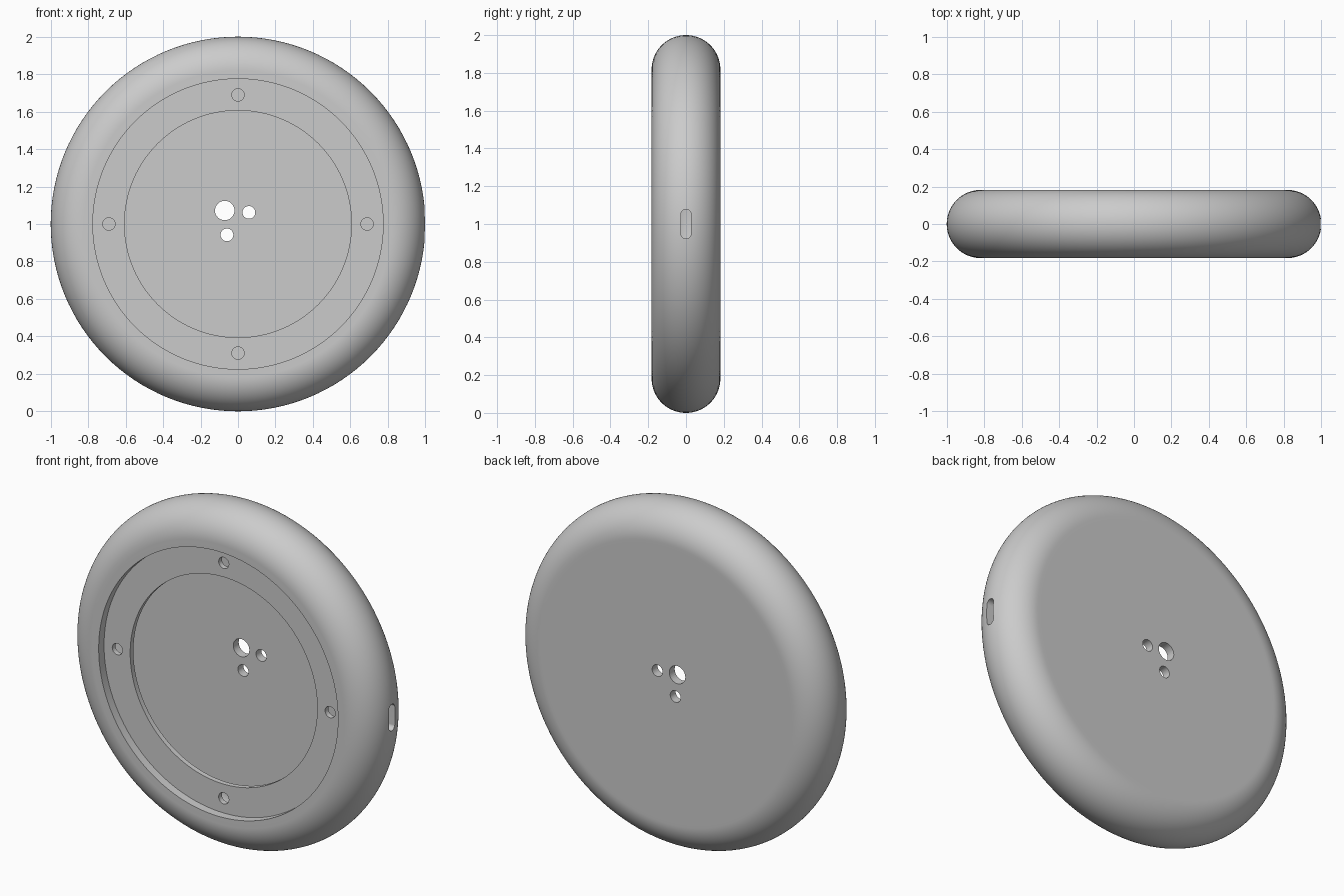
import bpy, bmesh
from math import sin, cos, pi
from mathutils import Vector, Matrix

if "Cube" in bpy.data.objects:
    bpy.data.objects.remove(bpy.data.objects["Cube"])

SEGMENTS = 128
CENTRE = Vector((0, 0, 1))
HALF = 0.182          # half thickness, also the rim radius
WALL = 0.05           # shell thickness
RIM = 1 - HALF        # centre of the rounded rim
FLANGE_Y = -HALF + WALL
FLANGE_BACK = FLANGE_Y + 0.03

grey = bpy.data.materials.new("plain_grey")
grey.use_nodes = True
grey.diffuse_color = (0.6, 0.6, 0.6, 1)
grey.node_tree.nodes["Principled BSDF"].inputs["Base Color"].default_value = (0.6, 0.6, 0.6, 1)


def make_object(name, bm):
    bmesh.ops.recalc_face_normals(bm, faces=bm.faces)
    mesh = bpy.data.meshes.new(name)
    bm.to_mesh(mesh)
    bm.free()
    obj = bpy.data.objects.new(name, mesh)
    obj.data.materials.append(grey)
    bpy.context.collection.objects.link(obj)
    return obj


def arc(radius, start, end, steps):
    """Points (r, y) on the rim circle, angles measured from the outward direction."""
    for i in range(steps + 1):
        a = start + (end - start) * i / steps
        yield RIM + radius * cos(a), radius * sin(a)


# Hollow shell: outer skin, front lip, recessed flange, inner cavity
inner = HALF - WALL
flange_angle = -abs(pi / 2 - (pi / 2 - 0.88))
profile = [(0, HALF), (RIM - 0.02, HALF)]
profile += arc(HALF, pi / 2, -pi / 2, 40)
profile += [(0.775, -HALF), (0.775, FLANGE_Y), (0.606, FLANGE_Y), (0.606, FLANGE_BACK)]
profile += arc(inner, flange_angle, pi / 2, 20)
profile += [(0, inner)]

bm = bmesh.new()
verts = [bm.verts.new((r, y, 1)) for r, y in profile]
edges = [bm.edges.new(pair) for pair in zip(verts, verts[1:])]
bmesh.ops.spin(bm, geom=verts + edges, cent=CENTRE, axis=(0, 1, 0),
               angle=2 * pi, steps=SEGMENTS, use_merge=True)
bmesh.ops.remove_doubles(bm, verts=bm.verts, dist=0.0001)
shell = make_object("hollow_round_shell", bm)


# Cutters: round holes along y, and a slot along x
def add_hole(bm, x, z, radius, y, depth):
    place = Matrix.Translation((x, y, z)) @ Matrix.Rotation(pi / 2, 4, 'X')
    bmesh.ops.create_cone(bm, cap_ends=True, segments=32, radius1=radius,
                          radius2=radius, depth=depth, matrix=place)


bm = bmesh.new()
# Cable and screw holes through the back wall
for x, z, radius in [(-0.071, 1.072, 0.052), (0.058, 1.062, 0.034), (-0.059, 0.942, 0.034)]:
    add_hole(bm, x, z, radius, HALF - WALL / 2, 0.12)
# Four holes through the flange
for k in range(4):
    a = k * pi / 2
    add_hole(bm, 0.689 * cos(a), 1 + 0.689 * sin(a), 0.033, FLANGE_Y + 0.015, 0.08)
# Rounded side slot
ring = []
for i in range(24):
    a = pi * (i + 0.5) / 12
    shift = 0.051 if sin(a) > 0 else -0.051
    ring.append(bm.verts.new((0.9, 0.027 * cos(a), 1 + shift + 0.027 * sin(a))))
face = bm.faces.new(ring)
grown = bmesh.ops.extrude_face_region(bm, geom=[face], use_keep_orig=True)["geom"]
bmesh.ops.translate(bm, vec=(0.15, 0, 0),
                    verts=[g for g in grown if isinstance(g, bmesh.types.BMVert)])
cutter = make_object("hole_cutter", bm)
cutter.hide_render = True

bpy.ops.object.select_all(action='DESELECT')
shell.select_set(True)
bpy.context.view_layer.objects.active = shell
cut = shell.modifiers.new("holes", 'BOOLEAN')
cut.operation = 'DIFFERENCE'
cut.solver = 'EXACT'
cut.object = cutter
bpy.ops.object.modifier_apply(modifier=cut.name)
bpy.data.objects.remove(cutter)

# Smooth rim, sharp recess and hole edges
bpy.ops.object.shade_smooth_by_angle(angle=pi / 6)
weighted = shell.modifiers.new("weighted_normals", 'WEIGHTED_NORMAL')
weighted.keep_sharp = True
